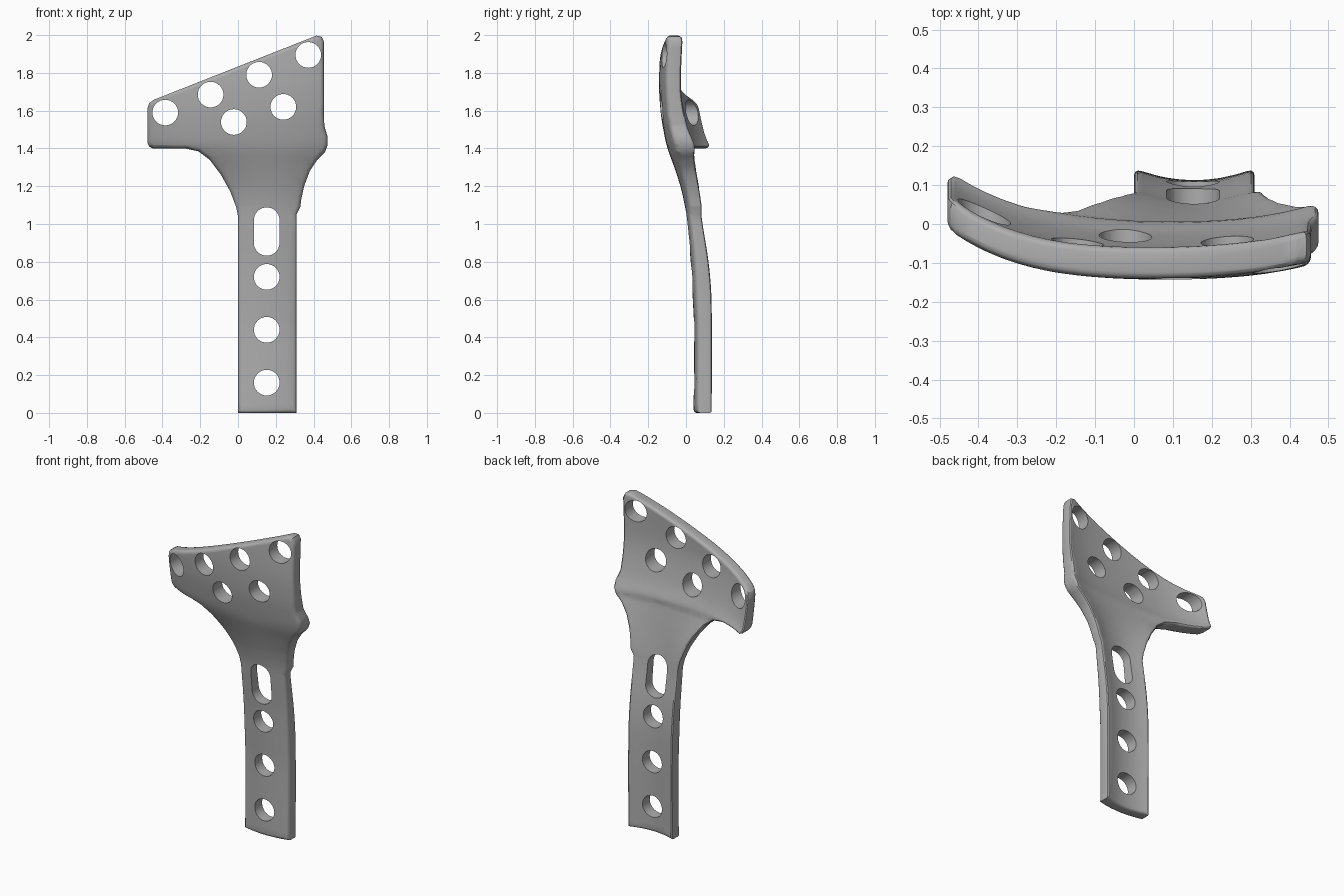
import bpy, bmesh, math
from mathutils import Vector

if "Cube" in bpy.data.objects:
    bpy.data.objects.remove(bpy.data.objects["Cube"], do_unlink=True)

THICK = 0.08
SHAFT_X, HEAD_X = 0.155, 0.08
HOLE_R = 0.068

# Flat outline of the plate, as (x, z)
OUTLINE = [(0, 0), (0.31, 0), (0.31, 1.05), (0.33, 1.09), (0.335, 1.13), (0.35, 1.2),
           (0.38, 1.28), (0.42, 1.34), (0.46, 1.38), (0.475, 1.42), (0.475, 1.46),
           (0.457, 1.52), (0.455, 1.6), (0.455, 1.965), (0.443, 1.992), (0.415, 1.997),
           (-0.445, 1.658), (-0.47, 1.64), (-0.48, 1.61), (-0.48, 1.43), (-0.47, 1.41),
           (-0.45, 1.4), (-0.28, 1.4), (-0.21, 1.385), (-0.15, 1.34), (-0.09, 1.26),
           (-0.04, 1.17), (-0.01, 1.09), (0, 1.04)]

# Holes as (x, lower z, upper z); the slot has two different heights
HEAD_HOLES = [(-0.385, 1.59), (-0.145, 1.685), (0.112, 1.79), (0.372, 1.895),
              (-0.022, 1.54), (0.24, 1.62)]
SHAFT_HOLES = [(SHAFT_X - 0.003, z) for z in (0.16, 0.44, 0.72)]
HOLES = [(x, z, z) for x, z in HEAD_HOLES + SHAFT_HOLES] + [(SHAFT_X - 0.003, 0.9, 1.02)]

# Depth of the front and back along the centre line, as (z, y)
FRONT = [(0, 0.04), (0.43, 0.043), (0.6, 0.036), (0.8, 0.025), (1.0, 0.005), (1.1, -0.007),
         (1.2, -0.03), (1.3, -0.062), (1.4, -0.098), (1.5, -0.12), (1.6, -0.135),
         (1.75, -0.143), (2.0, -0.132)]
BACK = [(0, 0.112), (0.6, 0.111), (0.8, 0.095), (1.0, 0.063), (1.1, 0.05), (1.3, 0.018),
        (1.38, 0.004), (1.41, 0.006), (1.44, -0.004), (1.5, -0.025), (1.65, -0.055),
        (1.75, -0.062), (2.0, -0.052)]


def hermite(knots, z):
    """Smooth interpolation through the knots."""
    z = min(max(z, knots[0][0]), knots[-1][0])
    i = next(k for k in range(len(knots) - 1) if z <= knots[k + 1][0])

    def slope(k):
        a, b = knots[max(k - 1, 0)], knots[min(k + 1, len(knots) - 1)]
        return (b[1] - a[1]) / (b[0] - a[0])

    (z0, y0), (z1, y1) = knots[i], knots[i + 1]
    h = z1 - z0
    t = (z - z0) / h
    return (y0 * (1 + 2 * t) * (1 - t) ** 2 + y1 * t * t * (3 - 2 * t)
            + h * t * (1 - t) * (slope(i) * (1 - t) - slope(i + 1) * t))


def bow(x, z, shaft_curve):
    """Backward sweep of the edges: tight on the shaft, wide on the head."""
    t = min(max((z - 1.05) / 0.4, 0), 1)
    t = t * t * (3 - 2 * t)
    u = x - HEAD_X
    head = 0.18 * u ** 2 + 0.7 * u ** 4
    return head * t + shaft_curve * (x - SHAFT_X) ** 2 * (1 - t)


def prism(bm, points, depth):
    """Extrude an x-z outline symmetrically along y."""
    face = bm.faces.new([bm.verts.new((x, -depth / 2, z)) for x, z in points])
    ext = bmesh.ops.extrude_face_region(bm, geom=[face])["geom"]
    moved = [v for v in ext if isinstance(v, bmesh.types.BMVert)]
    bmesh.ops.translate(bm, vec=(0, depth, 0), verts=moved)


def make_object(name, bm):
    bmesh.ops.recalc_face_normals(bm, faces=bm.faces)
    mesh = bpy.data.meshes.new(name)
    bm.to_mesh(mesh)
    bm.free()
    obj = bpy.data.objects.new(name, mesh)
    bpy.context.collection.objects.link(obj)
    return obj


# Flat blank with rounded rims
bm = bmesh.new()
prism(bm, OUTLINE, THICK)
rims = [e for e in bm.edges if abs(e.verts[0].co.y - e.verts[1].co.y) < 1e-5]
bmesh.ops.bevel(bm, geom=rims, offset=0.018, segments=3, profile=0.5,
                affect='EDGES', clamp_overlap=False)
plate = make_object("bone_plate", bm)

# Cutters for the round holes and the slot
bm = bmesh.new()
for x, low, high in HOLES:
    ring = []
    for k in range(33 if high > low else 32):
        a = math.pi * k / 16
        ring.append((x + HOLE_R * math.cos(a), (high if k <= 16 else low) + HOLE_R * math.sin(a)))
        if high > low and k == 16:
            ring.append((x - HOLE_R, low))
    prism(bm, ring, THICK * 4)
cutter = make_object("hole_cutter", bm)
cutter.hide_render = True

cut = plate.modifiers.new("holes", 'BOOLEAN')
cut.operation, cut.solver, cut.object = 'DIFFERENCE', 'EXACT', cutter
bpy.context.view_layer.update()
drilled = bpy.data.meshes.new_from_object(
    plate.evaluated_get(bpy.context.evaluated_depsgraph_get()))
plate.modifiers.clear()
plate.data = drilled
bpy.data.objects.remove(cutter, do_unlink=True)

# Slice the blank finely, then bend it to the curved surfaces
bm = bmesh.new()
bm.from_mesh(drilled)
bmesh.ops.triangulate(bm, faces=bm.faces)
for axis, start, step, count in ((0, -0.46, 0.04, 24), (2, 0.05, 0.05, 26), (2, 1.36, 0.02, 7),
                                 (2, 1.53, 0.05, 10)):
    normal = Vector((0, 0, 0))
    normal[axis] = 1
    for k in range(count):
        bmesh.ops.bisect_plane(bm, geom=bm.verts[:] + bm.edges[:] + bm.faces[:], dist=1e-5,
                               plane_co=normal * (start + step * k), plane_no=normal)
bmesh.ops.remove_doubles(bm, verts=bm.verts, dist=1e-4)
for v in bm.verts:
    x, y, z = v.co
    t = y / THICK + 0.5
    front = hermite(FRONT, z) + bow(x, z, 0.8)
    back = hermite(BACK, z) + bow(x, z, 1.25)
    v.co.y = front + (back - front) * t
bmesh.ops.recalc_face_normals(bm, faces=bm.faces)
bm.to_mesh(drilled)
bm.free()

# Single grey metal
metal = bpy.data.materials.new("grey_metal")
metal.use_nodes = True
grey = (0.42, 0.42, 0.42, 1)
metal.diffuse_color = grey
metal.node_tree.nodes["Principled BSDF"].inputs["Base Color"].default_value = grey
drilled.materials.clear()
drilled.materials.append(metal)

bpy.ops.object.select_all(action='DESELECT')
plate.select_set(True)
bpy.context.view_layer.objects.active = plate
bpy.ops.object.shade_smooth_by_angle(angle=math.radians(35))
